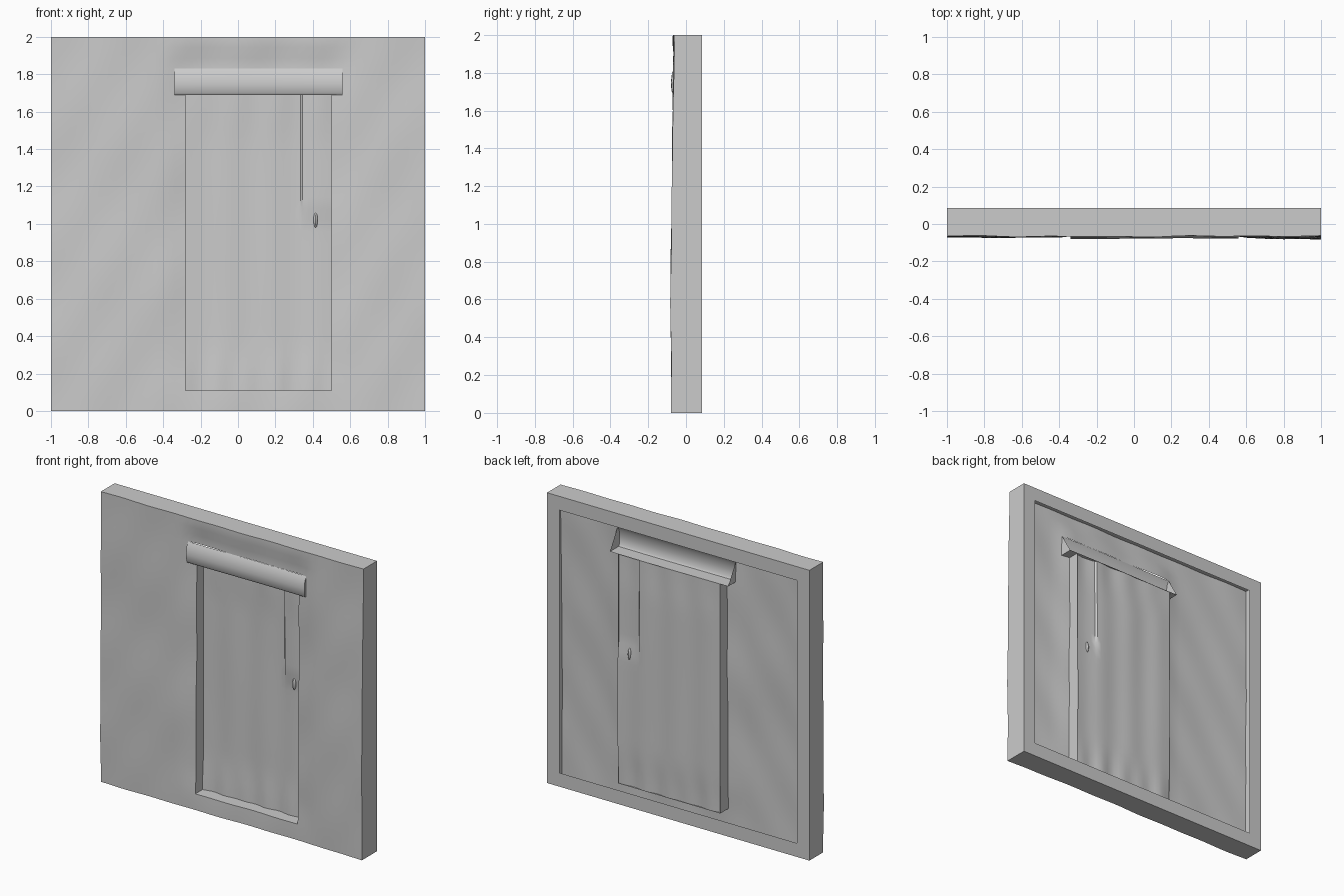
import bpy, bmesh
from math import sin, cos, exp, radians

if "Cube" in bpy.data.objects:
    bpy.data.objects.remove(bpy.data.objects["Cube"])

X0, X1, Z0, Z1 = -0.28, 0.50, 0.11, 1.69      # door opening
LX0, LX1, LZ1 = -0.34, 0.56, 1.83             # lintel extents
BACK, RIM, DOOR_Y = 0.085, 0.095, 0.028


def span(stops, step=0.05):
    out = [stops[0]]
    for a, b in zip(stops, stops[1:]):
        n = max(1, round((b - a) / step))
        out += [a + (b - a) * i / n for i in range(1, n + 1)]
    return out


def ramp(t, a, b):
    t = min(1, max(0, (t - a) / (b - a)))
    return t * t * (3 - 2 * t)


def finish(name, bm, angle=40):
    bmesh.ops.remove_doubles(bm, verts=bm.verts, dist=0.0005)
    me = bpy.data.meshes.new(name)
    bm.to_mesh(me)
    bm.free()
    ob = bpy.data.objects.new(name, me)
    bpy.context.collection.objects.link(ob)
    bpy.ops.object.select_all(action='DESELECT')
    ob.select_set(True)
    bpy.context.view_layer.objects.active = ob
    bpy.ops.object.shade_smooth_by_angle(angle=radians(angle))
    return ob


def sheet(bm, us, vs, point, skip=lambda u, v: False):
    """Grid of quads through point(u, v), leaving out skipped cells."""
    grid = [[bm.verts.new(point(u, v)) for v in vs] for u in us]
    for i in range(len(us) - 1):
        for j in range(len(vs) - 1):
            if not skip((us[i] + us[i + 1]) / 2, (vs[j] + vs[j + 1]) / 2):
                bm.faces.new((grid[i][j], grid[i + 1][j], grid[i + 1][j + 1], grid[i][j + 1]))
    for row in grid:
        for v in row:
            if not v.link_faces:
                bm.verts.remove(v)


def wall_y(x, z):
    y = -0.066 - 0.010 * ramp(x, 0.55, 0.8) * (1 - ramp(z, 1.2, 1.8))
    y -= 0.006 * exp(-((z - 0.55) / 0.35) ** 2)
    y += 0.003 * sin(7 * x + 4 * z) * cos(5 * z - 3 * x) + 0.002 * sin(17 * x - 11 * z)
    # plaster sinks slightly beside the doorway
    dx = max(X0 - x, x - X1, 0)
    if z < LZ1 + 0.1:
        y += 0.015 * exp(-(dx / 0.07) ** 2) * ramp(z, 0.05, 0.3)
    return y


def in_opening(x, z):
    return (X0 < x < X1 and Z0 < z < Z1) or (LX0 < x < LX1 and Z1 < z < LZ1)


# Wall: plastered front skin, outer sides, back rim and door reveals
bm = bmesh.new()
xs = span([-1, LX0, X0, X1, LX1, 1])
zs = span([0, Z0, Z1, LZ1, 2])
sheet(bm, xs, zs, lambda x, z: (x, wall_y(x, z), z), in_opening)
depth = (0, 1)
for x in (-1, 1):
    sheet(bm, zs, depth, lambda z, t: (x, BACK if t else wall_y(x, z), z))
    sheet(bm, zs, depth, lambda z, t: (x * (1 - RIM * t), BACK, 1 + (z - 1) * (1 - RIM * t)))
for z in (0, 2):
    sheet(bm, xs, depth, lambda x, t: (x, BACK if t else wall_y(x, z), z))
    sheet(bm, xs, depth, lambda x, t: (x * (1 - RIM * t), BACK, 1 + (z - 1) * (1 - RIM * t)))
for x in (X0, X1):
    sheet(bm, [z for z in zs if Z0 <= z <= Z1], depth,
          lambda z, t: (x, DOOR_Y if t else wall_y(x, z), z))
sheet(bm, [x for x in xs if X0 <= x <= X1], depth,
      lambda x, t: (x, DOOR_Y if t else wall_y(x, Z0), Z0))
bmesh.ops.remove_doubles(bm, verts=bm.verts, dist=0.0005)
bmesh.ops.recalc_face_normals(bm, faces=bm.faces)
probe = min(bm.faces, key=lambda f: f.calc_center_median().y)
if probe.normal.y > 0:
    bmesh.ops.reverse_faces(bm, faces=bm.faces)
finish("wall", bm)

# Lintel: profile swept across the doorway, open at the back
bm = bmesh.new()
profile = [(DOOR_Y, Z1), (-0.066, Z1), (-0.075, Z1 + 0.012), (-0.078, 1.75),
           (-0.072, 1.80), (-0.055, LZ1)]
sheet(bm, span([LX0, LX1], 0.1), range(len(profile)),
      lambda x, k: (x, profile[k][0] + 0.002 * sin(6 * x), profile[k][1]))
for x in (LX0, LX1):
    cap = [bm.verts.new((x, y + 0.002 * sin(6 * x), z)) for y, z in profile]
    bm.faces.new(cap if x < 0 else cap[::-1])
finish("lintel", bm, 50)


# Door: recessed, gently warped boards
def door_y(x, z):
    y = DOOR_Y + 0.003 * sin(26 * x) + 0.001 * sin(5 * z + 9 * x)
    y -= 0.012 * (1 - ramp(z, Z0, 0.4)) * (0.6 + 0.4 * sin(38 * x))
    y -= 0.008 * ramp(z, 1.4, Z1) * (0.6 + 0.4 * sin(30 * x + 1))
    if x > 0.34:
        y -= 0.012 * ramp(z, 1.0, 1.1)
    return y


bm = bmesh.new()
sheet(bm, span([X0, 0.335, 0.345, X1], 0.03), span([Z0, Z1], 0.06),
      lambda x, z: (x, door_y(x, z), z))
finish("door", bm)

# Small door latch
bm = bmesh.new()
bmesh.ops.create_uvsphere(bm, u_segments=10, v_segments=6, radius=1)
bmesh.ops.scale(bm, vec=(0.012, 0.015, 0.04), verts=bm.verts)
bmesh.ops.translate(bm, vec=(0.415, 0.02, 1.02), verts=bm.verts)
finish("latch", bm)
